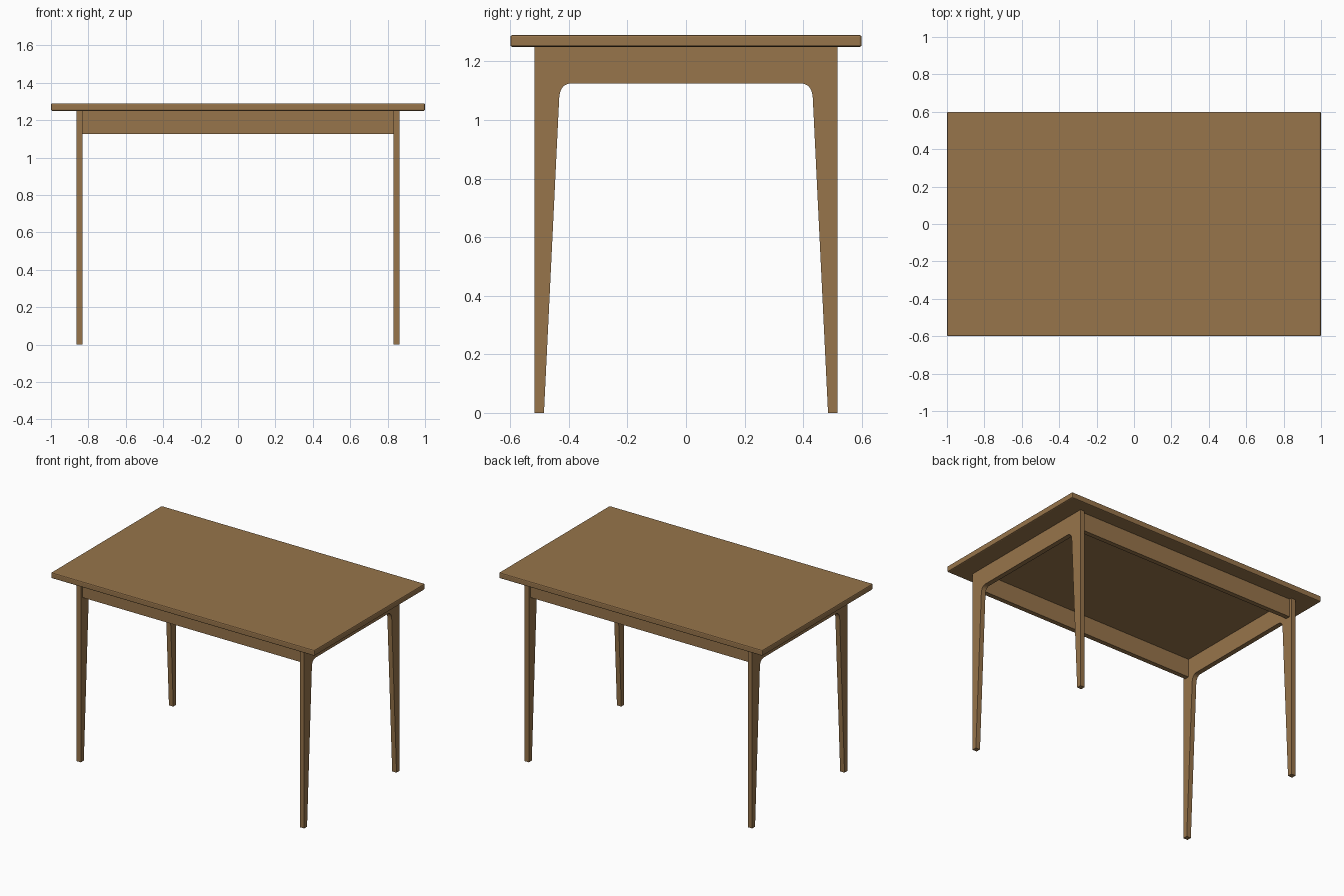
import bpy, bmesh

if "Cube" in bpy.data.objects:
    bpy.data.objects.remove(bpy.data.objects["Cube"])

wood = bpy.data.materials.new("warm brown wood")
wood.diffuse_color = (0.31, 0.176, 0.07, 1)
wood.use_nodes = True
wood.node_tree.nodes["Principled BSDF"].inputs["Base Color"].default_value = wood.diffuse_color


def add_object(name, bm):
    bmesh.ops.recalc_face_normals(bm, faces=bm.faces[:])
    mesh = bpy.data.meshes.new(name)
    bm.to_mesh(mesh)
    bm.free()
    mesh.materials.append(wood)
    obj = bpy.data.objects.new(name, mesh)
    bpy.context.collection.objects.link(obj)
    return obj


def box(name, lo, hi):
    bm = bmesh.new()
    bmesh.ops.create_cube(bm, size=1)
    for v in bm.verts:
        for i in range(3):
            v.co[i] = (lo[i] + hi[i]) / 2 + v.co[i] * (hi[i] - lo[i])
    return add_object(name, bm)


# Table top with softened edges
top = box("table_top", (-1, -0.6, 1.25), (1, 0.6, 1.29))
bevel = top.modifiers.new("soft edges", 'BEVEL')
bevel.width = 0.007
bevel.segments = 2


# End frames: two tapered legs and an end rail in one profile
def end_frame(name, x0, x1):
    half = [(0.517, 1.25), (0.517, 0.0), (0.485, 0.0)]
    a, b, c = (0.433, 1.075), (0.43, 1.125), (0.39, 1.125)
    for i in range(9):
        t = i / 8
        half.append(tuple((1 - t) ** 2 * a[k] + 2 * t * (1 - t) * b[k] + t * t * c[k]
                          for k in (0, 1)))
    outline = half + [(-y, z) for y, z in reversed(half)]
    bm = bmesh.new()
    face = bm.faces.new([bm.verts.new((x0, y, z)) for y, z in outline])
    result = bmesh.ops.extrude_face_region(bm, geom=[face], use_keep_orig=True)
    for v in result["geom"]:
        if isinstance(v, bmesh.types.BMVert):
            v.co.x = x1
    return add_object(name, bm)


end_frame("right_leg_frame", 0.831, 0.864)
end_frame("left_leg_frame", -0.864, -0.831)

# Long rails set slightly back between the end frames
box("front_rail", (-0.831, -0.5, 1.125), (0.831, -0.468, 1.25))
box("back_rail", (-0.831, 0.468, 1.125), (0.831, 0.5, 1.25))
